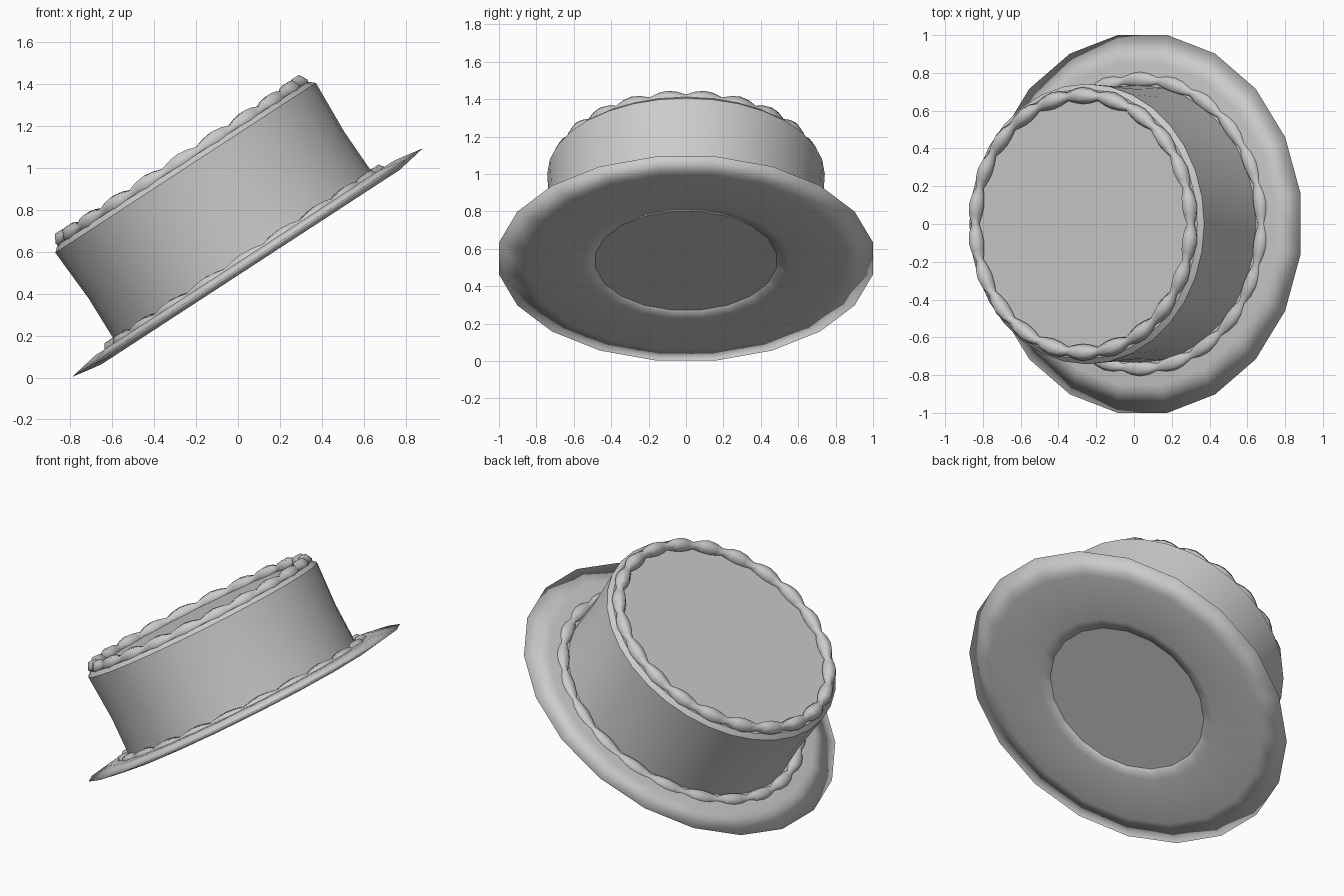
import bpy
import math
from mathutils import Matrix

cube = bpy.data.objects.get("Cube")
if cube:
    bpy.data.objects.remove(cube, do_unlink=True)

# One plain grey for everything
grey = bpy.data.materials.new("plain grey")
grey.use_nodes = True
colour = (0.6, 0.6, 0.6, 1)
grey.diffuse_color = colour
grey.node_tree.nodes["Principled BSDF"].inputs["Base Color"].default_value = colour

# The whole cake and plate tip towards the model's right
TILT = Matrix.Translation((0.045, 0, 0.548)) @ Matrix.Rotation(math.radians(-33.1), 4, 'Y')


def swept_ring(name, segments, section, closed, offset=0.0):
    """Sweep section(i) -> [(radius, height)] around the axis; cap the ends if open."""
    verts, faces = [], []
    for i in range(segments):
        a = math.tau * i / segments + offset
        verts += [(r * math.cos(a), r * math.sin(a), h) for r, h in section(i)]
    n = len(verts) // segments
    for i in range(segments):
        j = (i + 1) % segments
        for k in range(n if closed else n - 1):
            m = (k + 1) % n
            faces.append((i * n + k, j * n + k, j * n + m, i * n + m))
    if not closed:
        faces.append([i * n for i in reversed(range(segments))])
        faces.append([i * n + n - 1 for i in range(segments)])
    mesh = bpy.data.meshes.new(name)
    mesh.from_pydata(verts, [], faces)
    mesh.transform(TILT)
    mesh.shade_smooth()
    mesh.materials.append(grey)
    obj = bpy.data.objects.new(name, mesh)
    bpy.context.collection.objects.link(obj)
    return obj


def oval(radius, height, width, thick, sides):
    """Points of an oval cross-section, counter-clockwise."""
    angles = [math.tau * k / sides for k in range(sides)]
    return [(radius + width * math.cos(a), height + thick * math.sin(a)) for a in angles]


def piped_icing(name, radius, height, width, thick, beads=22, steps=4):
    """Ring of piped beads: an oval section that swells and pinches."""
    def section(i):
        swell = 0.5 + 0.5 * math.sin(math.pi * (i % steps) / steps)
        return oval(radius, height, width * swell, thick * swell, 6)
    return swept_ring(name, beads * steps, section, True)


# Plate: flattened ring with a faceted outline
plate_sides = 20
plate_section = oval(0.71, 0, 0.302, 0.03, 6)
swept_ring("plate", plate_sides, lambda i: plate_section, True, math.pi / plate_sides)

# Cake body, closed by flat caps
cake_profile = [(0.735, -0.014), (0.728, 0.27), (0.742, 0.54), (0.715, 0.565)]
cake = swept_ring("cake", 32, lambda i: cake_profile, False)
bpy.ops.object.select_all(action='DESELECT')
cake.select_set(True)
bpy.context.view_layer.objects.active = cake
bpy.ops.object.shade_smooth_by_angle(angle=math.radians(30))

# Icing borders
piped_icing("top_icing", 0.68, 0.575, 0.045, 0.048)
piped_icing("bottom_icing", 0.765, 0.018, 0.046, 0.038)
